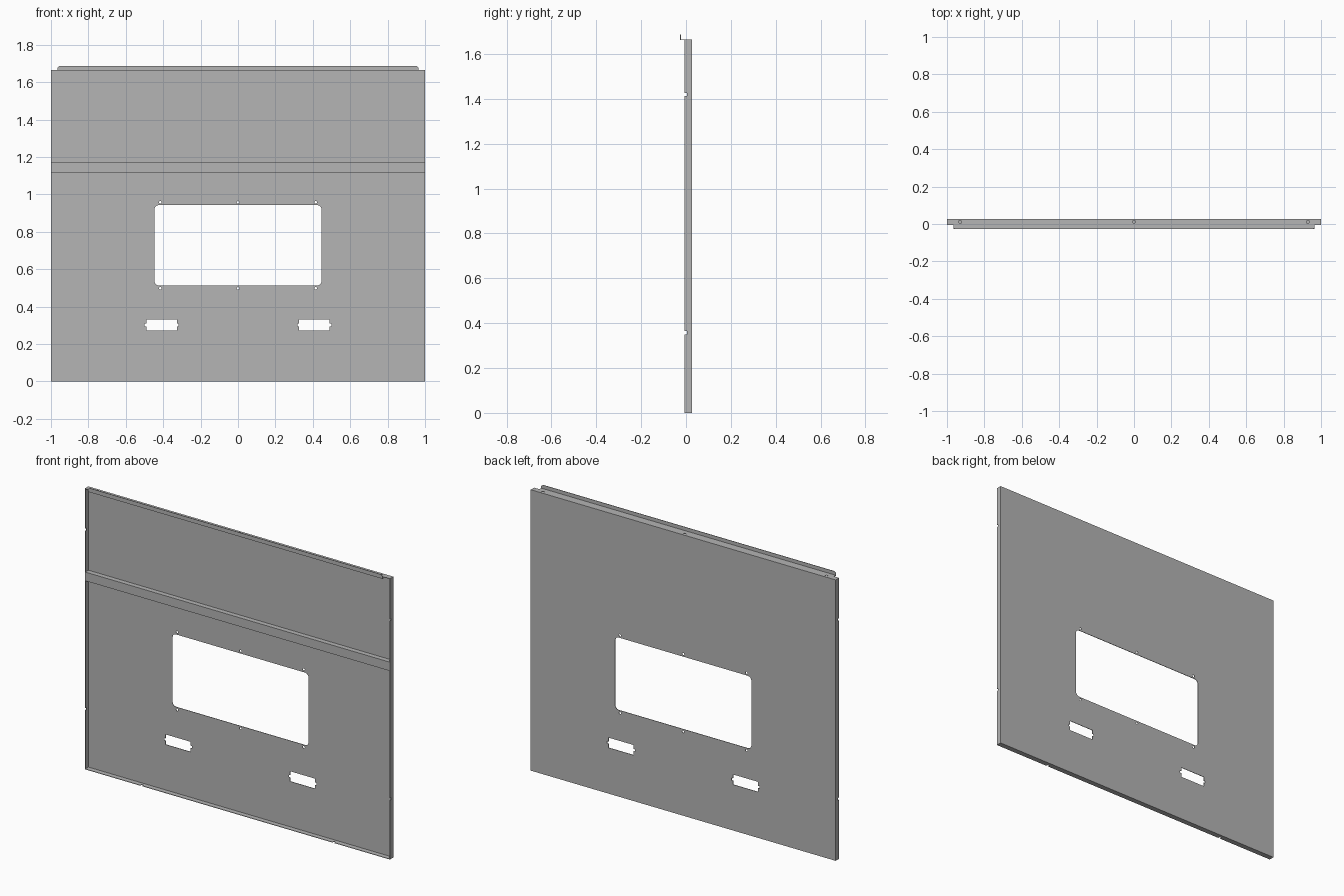
import bpy, bmesh
from math import pi, sin, cos
from mathutils import Matrix

cube = bpy.data.objects.get("Cube")
if cube:
    bpy.data.objects.remove(cube, do_unlink=True)

T = 0.003                    # sheet thickness
W, H = 1.0, 1.665            # half width and height of the panel
BACK, FRONT, LIP = 0.026, -0.006, -0.026
INNER = BACK - T

steel = bpy.data.materials.new("grey sheet steel")
steel.use_nodes = True
steel.diffuse_color = (0.46, 0.46, 0.46, 1)
steel.node_tree.nodes["Principled BSDF"].inputs["Base Color"].default_value = (0.46, 0.46, 0.46, 1)

# Columns give the world direction of the outline's x, y and the thickness
FLAT = Matrix.Identity(4)
UPRIGHT = Matrix(((1, 0, 0, 0), (0, 0, -1, 0), (0, 1, 0, 0), (0, 0, 0, 1)))
SIDE = Matrix(((0, 0, 1, 0), (1, 0, 0, 0), (0, 1, 0, 0), (0, 0, 0, 1)))


def plate(name, loops, thickness, frame, centre):
    """Sheet cut to the first loop, with the other loops as holes."""
    curve = bpy.data.curves.new(name, 'CURVE')
    curve.dimensions = '2D'
    curve.fill_mode = 'BOTH'
    curve.extrude = thickness / 2
    for loop in loops:
        spline = curve.splines.new('POLY')
        spline.points.add(len(loop) - 1)
        for point, (u, v) in zip(spline.points, loop):
            point.co = (u, v, 0, 1)
        spline.use_cyclic_u = True
    temp = bpy.data.objects.new(name + " outline", curve)
    mesh = bpy.data.meshes.new_from_object(temp)
    bpy.data.objects.remove(temp)
    bpy.data.curves.remove(curve)
    bm = bmesh.new()
    bm.from_mesh(mesh)
    bmesh.ops.remove_doubles(bm, verts=bm.verts, dist=1e-5)
    bm.transform(Matrix.Translation(centre) @ frame)
    bmesh.ops.recalc_face_normals(bm, faces=bm.faces)
    for face in bm.faces:
        face.smooth = False
        face.material_index = 0
    bm.to_mesh(mesh)
    bm.free()
    mesh.name = name
    mesh.materials.clear()
    mesh.materials.append(steel)
    obj = bpy.data.objects.new(name, mesh)
    bpy.context.collection.objects.link(obj)
    return obj


def rect(u0, u1, v0, v1):
    return [(u0, v0), (u1, v0), (u1, v1), (u0, v1)]


def circle(u, v, r, n=12):
    return [(u + r * cos(2 * pi * i / n), v + r * sin(2 * pi * i / n)) for i in range(n)]


def rounded(u0, u1, v0, v1, r, n=6):
    corners = [(u1 - r, v1 - r), (u0 + r, v1 - r), (u0 + r, v0 + r), (u1 - r, v0 + r)]
    return [(u + r * cos(pi / 2 * (k + i / n)), v + r * sin(pi / 2 * (k + i / n)))
            for k, (u, v) in enumerate(corners) for i in range(n + 1)]


def slot(u):
    """Rectangular opening with a small tab notch at each end."""
    a, b, tab, mid = 0.082, 0.03, 0.009, 0.007
    half = [(a, -b), (a, -mid), (a + tab, -mid), (a + tab, mid), (a, mid), (a, b)]
    return [(u + s * x, 0.302 + s * z) for s in (1, -1) for x, z in half]


def notched(start, end, centres):
    """Points along a flange's free edge, with square notches."""
    edge = [(start, FRONT)]
    for c in centres:
        edge += [(c - 0.007, FRONT), (c - 0.007, FRONT + 0.011),
                 (c + 0.007, FRONT + 0.011), (c + 0.007, FRONT)]
    return edge + [(end, FRONT)]


# Main panel with window, slots and screw holes
holes = [circle(x, z, 0.007) for x in (-0.415, 0, 0.415) for z in (0.498, 0.958)]
plate("main_panel",
      [rect(-W, W, 0, H), rounded(-0.447, 0.447, 0.513, 0.943, 0.025),
       slot(-0.408), slot(0.408)] + holes,
      T, UPRIGHT, (0, BACK - T / 2, 0))

# Side flanges
edge = [(y, z) for z, y in notched(0, H, (0.357, 1.42))]
for name, s in (("left_flange", 1), ("right_flange", -1)):
    plate(name, [edge + [(INNER, H), (INNER, 0)]], T, SIDE, (s * (W - T / 2), 0, 0))

# Bottom flange
w = W - T
plate("bottom_flange", [notched(-w, w, (-0.63, 0.63)) + [(w, INNER), (-w, INNER)]],
      T, FLAT, (0, 0, T / 2))

# Top flange, narrower at the front, with three screw holes
n = 0.966
plate("top_flange",
      [[(-n, LIP), (n, LIP), (n, FRONT), (w, FRONT), (w, INNER),
        (-w, INNER), (-w, FRONT), (-n, FRONT)]]
      + [circle(x, 0.011, 0.008) for x in (-0.93, 0, 0.93)],
      T, FLAT, (0, 0, H - T / 2))

# Upturned lip with clipped upper corners
top = 1.686
plate("top_lip", [[(-n, H), (n, H), (n, top - 0.01), (n - 0.01, top),
                   (0.01 - n, top), (-n, top - 0.01)]],
      T, UPRIGHT, (0, LIP + T / 2, 0))

# Channel stiffener across the front of the panel
lo, hi = 1.118, 1.17
plate("stiffener_channel",
      [[(INNER, hi), (FRONT, hi), (FRONT, lo), (INNER, lo), (INNER, lo + T),
        (FRONT + T, lo + T), (FRONT + T, hi - T), (INNER, hi - T)]],
      2 * w, SIDE, (0, 0, 0))
